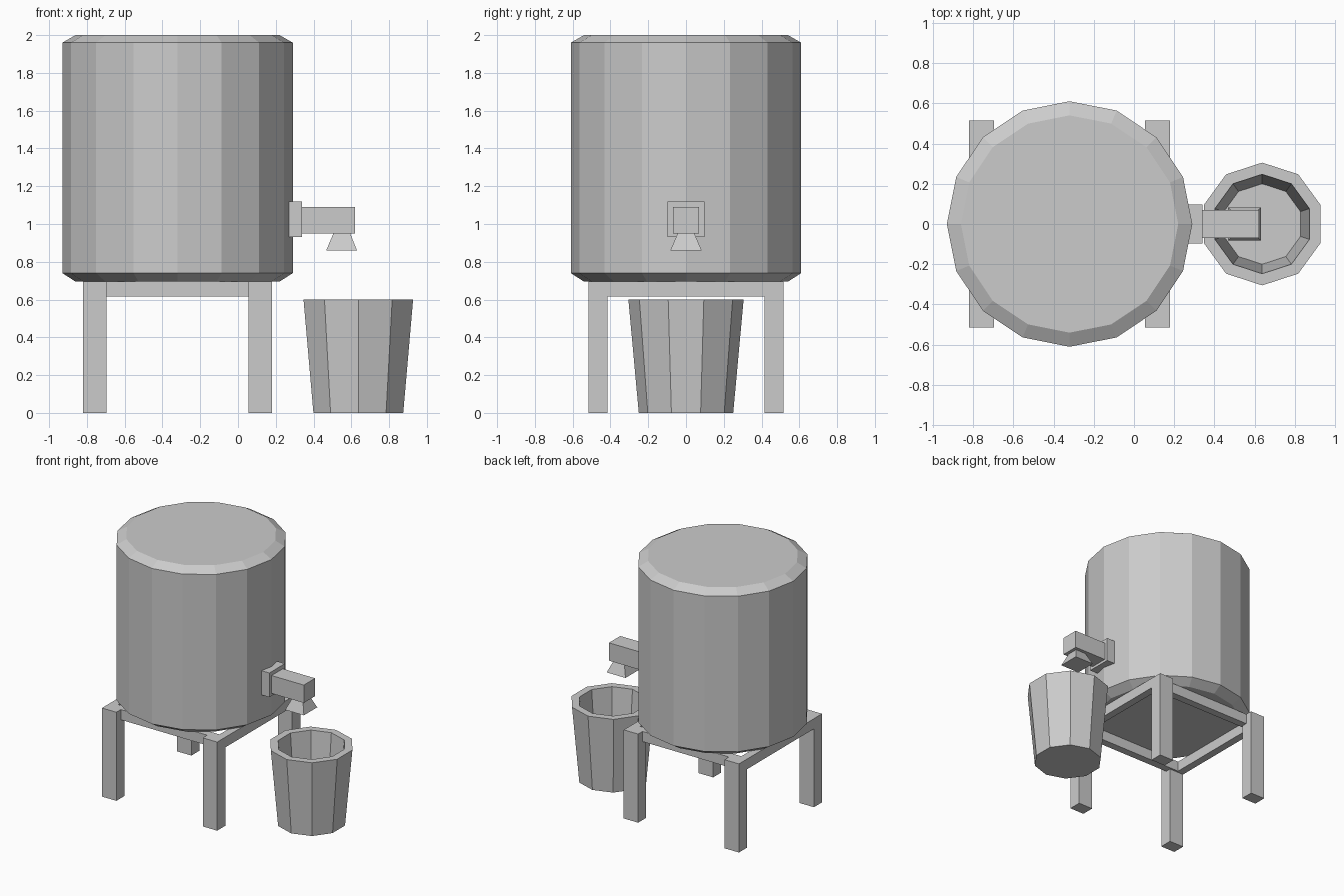
import bpy, bmesh, math

if "Cube" in bpy.data.objects:
    bpy.data.objects.remove(bpy.data.objects["Cube"])


def make_object(name, bm):
    bmesh.ops.recalc_face_normals(bm, faces=bm.faces)
    mesh = bpy.data.meshes.new(name)
    bm.to_mesh(mesh)
    bm.free()
    obj = bpy.data.objects.new(name, mesh)
    bpy.context.collection.objects.link(obj)
    return obj


def loft(bm, rings):
    """Join successive vertex rings with quads and cap both ends."""
    rings = [[bm.verts.new(p) for p in ring] for ring in rings]
    for a, b in zip(rings, rings[1:]):
        for i in range(len(a)):
            j = (i + 1) % len(a)
            bm.faces.new((a[i], a[j], b[j], b[i]))
    bm.faces.new(rings[0])
    bm.faces.new(rings[-1])


def turned(name, cx, profile, sides, start=0.0):
    """Faceted solid of revolution from (radius, z) points."""
    bm = bmesh.new()
    angles = [start + math.tau * i / sides for i in range(sides)]
    loft(bm, [[(cx + r * math.cos(a), r * math.sin(a), z) for a in angles]
              for r, z in profile])
    return make_object(name, bm)


def rect(x0, x1, y0, y1, z):
    return [(x0, y0, z), (x1, y0, z), (x1, y1, z), (x0, y1, z)]


def box(name, x0, x1, y0, y1, z0, z1):
    bm = bmesh.new()
    loft(bm, [rect(x0, x1, y0, y1, z0), rect(x0, x1, y0, y1, z1)])
    return make_object(name, bm)


# Tank with bevelled ends
TANK_X = -0.32
turned("tank", TANK_X, [(0.54, 0.695), (0.61, 0.74), (0.61, 1.96), (0.54, 2.0)], 16)

# Stand: four legs, and rails between them
for sx, side in ((-1, "left"), (1, "right")):
    xs = sorted((TANK_X + sx * 0.375, TANK_X + sx * 0.50))
    for sy, end in ((-1, "front"), (1, "back")):
        ys = sorted((sy * 0.415, sy * 0.515))
        box(f"{end}_{side}_leg", *xs, *ys, 0, 0.695)
    rail_x = sorted((TANK_X + sx * 0.44, TANK_X + sx * 0.50))
    box(f"{side}_rail", *rail_x, -0.42, 0.42, 0.615, 0.695)
for sy, end in ((-1, "front"), (1, "back")):
    box(f"{end}_rail", -0.77, 0.13, *sorted((sy * 0.40, sy * 0.46)), 0.615, 0.695)

# Tap: flange, pipe and flared spout
box("tap_flange", 0.27, 0.34, -0.097, 0.097, 0.93, 1.12)
box("tap_pipe", 0.33, 0.62, -0.07, 0.07, 0.95, 1.09)
bm = bmesh.new()
loft(bm, [rect(0.467, 0.63, -0.083, 0.083, 0.86), rect(0.507, 0.592, -0.042, 0.042, 0.955)])
make_object("tap_spout", bm)

# Open bucket with thick walls
turned("bucket", 0.637, [(0.25, 0), (0.305, 0.6), (0.247, 0.6), (0.20, 0.06)], 10, math.pi / 2)
